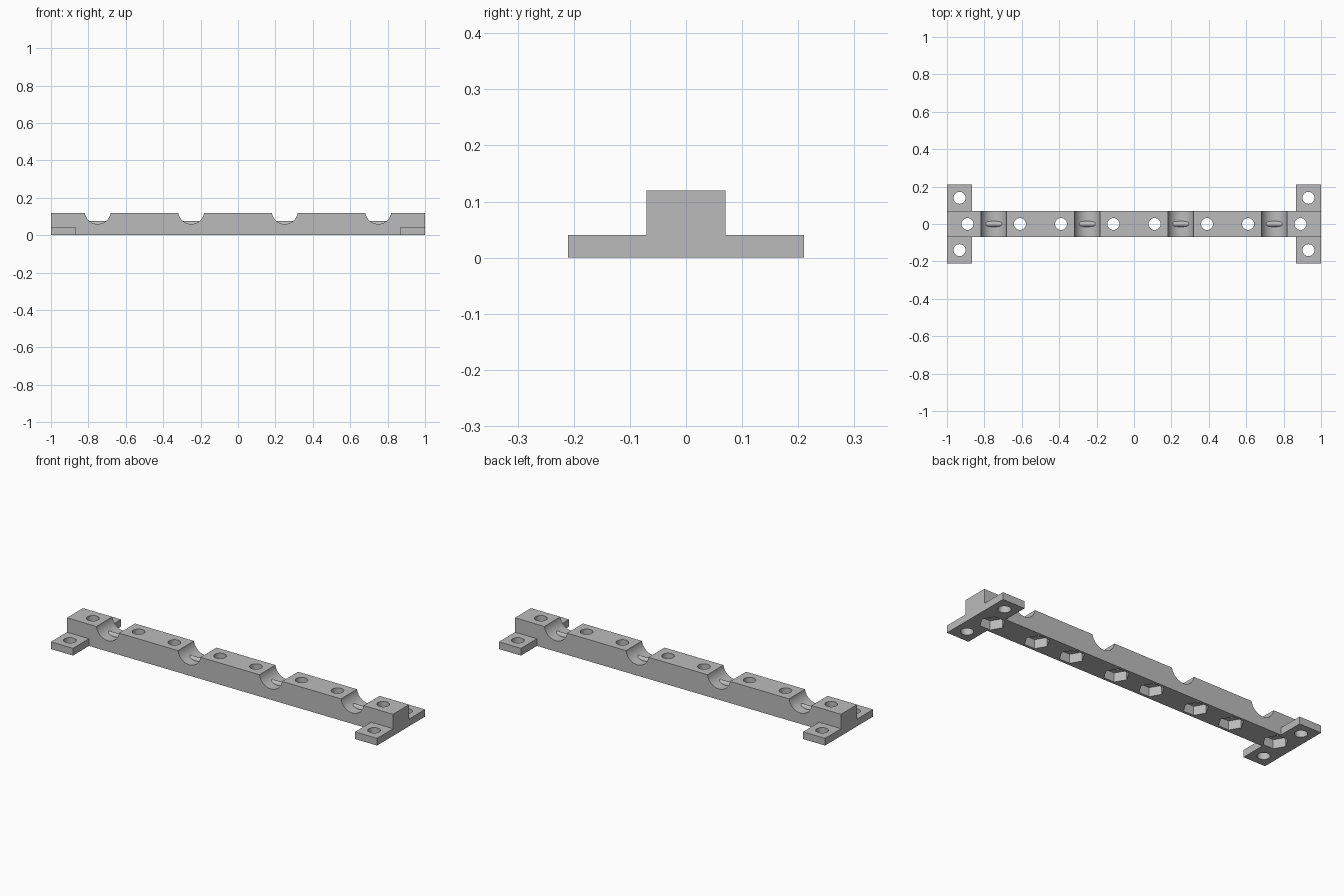
import bpy
import bmesh
from math import pi, cos, sin, asin
from mathutils import Matrix

if "Cube" in bpy.data.objects:
    bpy.data.objects.remove(bpy.data.objects["Cube"], do_unlink=True)

HALF_WIDTH, HEIGHT = 0.07, 0.12
FOOT_INNER, FOOT_OUTER, FOOT_HEIGHT = 0.865, 0.21, 0.04
GROOVES = (-0.75, -0.25, 0.25, 0.75)
GROOVE_RADIUS, GROOVE_Z = 0.07, 0.13
HOLE_RADIUS, NUT_RADIUS, NUT_DEPTH = 0.032, 0.064, 0.05
BOLT_OFFSET = 0.14

grey = bpy.data.materials.new("plain grey")
grey.use_nodes = True
grey.diffuse_color = (0.5, 0.5, 0.5, 1)
grey.node_tree.nodes["Principled BSDF"].inputs["Base Color"].default_value = (0.5, 0.5, 0.5, 1)


def finish(name, bm):
    """Turn a bmesh into a grey object."""
    bmesh.ops.recalc_face_normals(bm, faces=bm.faces)
    mesh = bpy.data.meshes.new(name)
    bm.to_mesh(mesh)
    bm.free()
    mesh.materials.append(grey)
    obj = bpy.data.objects.new(name, mesh)
    bpy.context.collection.objects.link(obj)
    return obj


def activate(obj):
    bpy.ops.object.select_all(action='DESELECT')
    obj.select_set(True)
    bpy.context.view_layer.objects.active = obj


def smooth(obj):
    activate(obj)
    bpy.ops.object.shade_smooth_by_angle(angle=pi / 6)


def add_cylinder(bm, x, y, z0, z1, radius, sides):
    """Upright prism with its first corner on +x."""
    ring = [bm.verts.new((x + radius * cos(2 * pi * i / sides),
                          y + radius * sin(2 * pi * i / sides), z0)) for i in range(sides)]
    extrude_face(bm, bm.faces.new(ring), (0, 0, z1 - z0))


def extrude_face(bm, face, offset):
    result = bmesh.ops.extrude_face_region(bm, geom=[face], use_keep_orig=True)
    verts = [v for v in result["geom"] if isinstance(v, bmesh.types.BMVert)]
    bmesh.ops.translate(bm, verts=verts, vec=offset)


def drill(target, bm):
    """Subtract the solids in bm from the target."""
    cutter = finish("drill_cutter", bm)
    cutter.hide_render = True
    activate(target)
    mod = target.modifiers.new("drill", 'BOOLEAN')
    mod.operation = 'DIFFERENCE'
    mod.solver = 'EXACT'
    mod.object = cutter
    bpy.ops.object.modifier_apply(modifier=mod.name)
    bpy.data.objects.remove(cutter, do_unlink=True)


# Bar: side profile with four round grooves, extruded across its width
profile = [(-1, 0), (-1, HEIGHT)]
start = -pi + asin((GROOVE_Z - HEIGHT) / GROOVE_RADIUS)
sweep = -pi - 2 * start
STEPS = 28
for gx in GROOVES:
    for i in range(STEPS + 1):
        a = start - sweep * i / STEPS if sweep < 0 else start + sweep * i / STEPS
        profile.append((gx + GROOVE_RADIUS * cos(a), GROOVE_Z + GROOVE_RADIUS * sin(a)))
profile += [(1, HEIGHT), (1, 0)]
bm = bmesh.new()
side = bm.faces.new([bm.verts.new((x, -HALF_WIDTH, z)) for x, z in profile])
extrude_face(bm, side, (0, 2 * HALF_WIDTH, 0))
bar = finish("clamp_bar", bm)

# Bolt holes either side of each groove, then hexagonal nut pockets below
bolts = [gx + s * BOLT_OFFSET for gx in GROOVES for s in (-1, 1)]
bm = bmesh.new()
for x in bolts:
    add_cylinder(bm, x, 0, -0.05, HEIGHT + 0.05, HOLE_RADIUS, 32)
drill(bar, bm)
bm = bmesh.new()
for x in bolts:
    add_cylinder(bm, x, 0, -0.05, NUT_DEPTH, NUT_RADIUS, 6)
drill(bar, bm)
smooth(bar)

# Mounting feet at the four corners, each with one screw hole
for sx, x_name in ((1, "left"), (-1, "right")):
    for sy, y_name in ((1, "back"), (-1, "front")):
        cx, cy = sx * (1 + FOOT_INNER) / 2, sy * (HALF_WIDTH + FOOT_OUTER) / 2
        size = (1 - FOOT_INNER, FOOT_OUTER - HALF_WIDTH, FOOT_HEIGHT, 1)
        bm = bmesh.new()
        bmesh.ops.create_cube(bm, size=1, matrix=Matrix.Translation(
            (cx, cy, FOOT_HEIGHT / 2)) @ Matrix.Diagonal(size))
        foot = finish(f"{y_name}_{x_name}_foot", bm)
        bm = bmesh.new()
        add_cylinder(bm, cx, cy, -0.05, 0.1, HOLE_RADIUS, 32)
        drill(foot, bm)
        smooth(foot)

# Small rounded rib along the bottom of each groove
for n, gx in enumerate(GROOVES, 1):
    bm = bmesh.new()
    bmesh.ops.create_cone(bm, cap_ends=True, segments=24, radius1=0.015, radius2=0.015,
                          depth=0.12, matrix=Matrix.Translation((gx, 0, 0.06))
                          @ Matrix.Rotation(pi / 2, 4, 'Y'))
    smooth(finish(f"groove_rib_{n}", bm))
